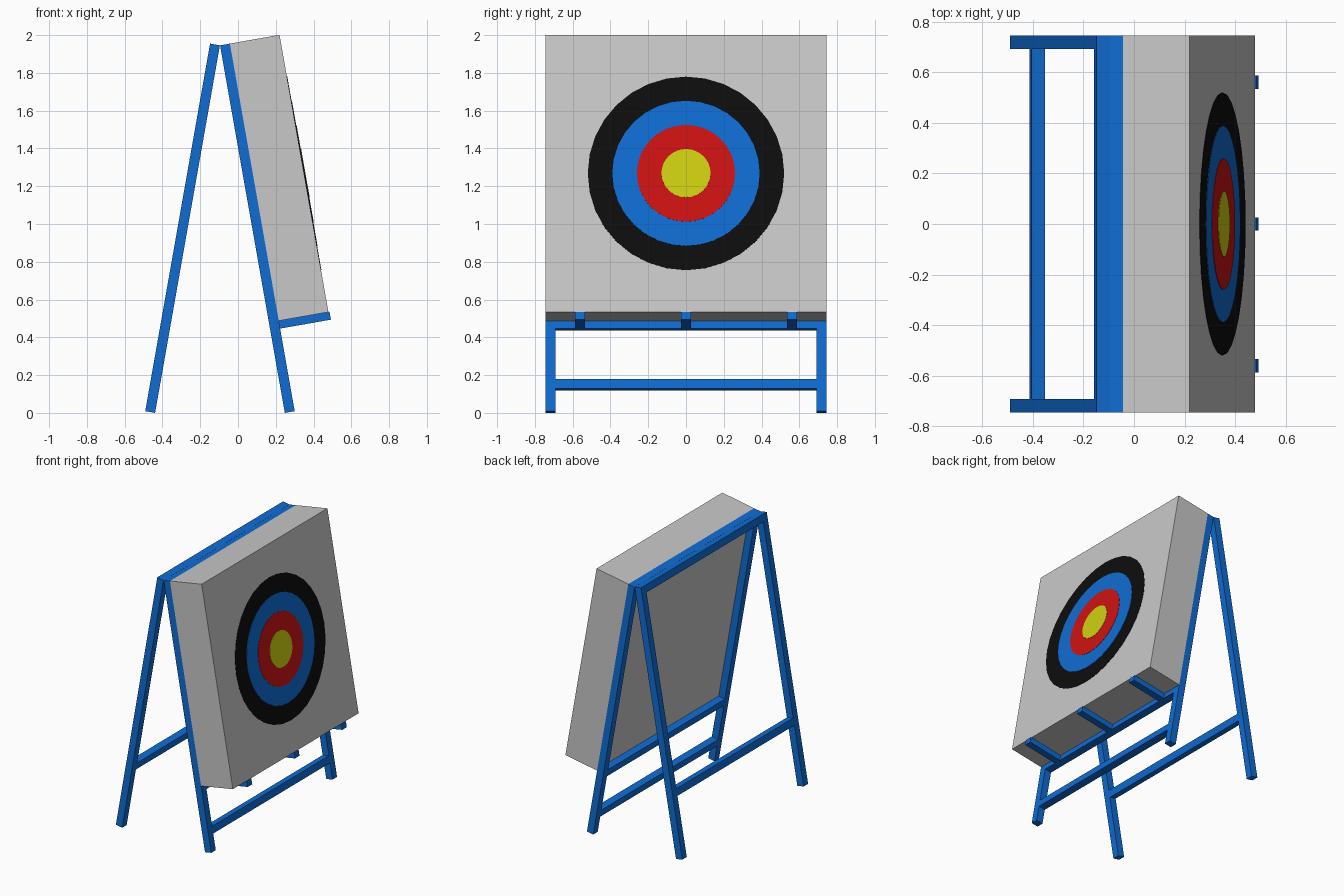
import bpy
from math import radians
from mathutils import Matrix, Vector

cube = bpy.data.objects.get("Cube")
if cube:
    bpy.data.objects.remove(cube, do_unlink=True)


def material(name, rgb):
    m = bpy.data.materials.new(name)
    m.use_nodes = True
    m.diffuse_color = (*rgb, 1)
    m.node_tree.nodes["Principled BSDF"].inputs["Base Color"].default_value = (*rgb, 1)
    return m


BLUE = material("blue_paint", (0.005, 0.15, 0.65))
GREY = material("grey_foam", (0.58, 0.58, 0.58))
BLACK = material("black_paint", (0.004, 0.004, 0.004))
RED = material("red_paint", (0.62, 0.006, 0.006))
YELLOW = material("yellow_paint", (0.62, 0.62, 0.006))

# Both frames lean on each other; local z runs up the frame, local x faces outwards
TILT = radians(10)
FRONT = Matrix.Translation((-0.043, 0, 1.955)) @ Matrix.Rotation(-TILT, 4, 'Y')
REAR = Matrix.Translation((-0.148, 0, 1.955)) @ Matrix.Rotation(TILT, 4, 'Y')
BAR = 0.053
HALF = 0.745
LEG = 1.976
FOAM = 0.267


def finish(name, mat, matrix):
    ob = bpy.context.object
    ob.name = ob.data.name = name
    ob.data.transform(matrix)
    ob.data.materials.append(mat)
    return ob


def box(name, mat, frame, x, y, drop):
    """Box spanning x and y, and drop measured down from the frame top."""
    lo = Vector((x[0], y[0], -drop[1]))
    hi = Vector((x[1], y[1], -drop[0]))
    bpy.ops.mesh.primitive_cube_add(size=1)
    return finish(name, mat, frame @ Matrix.Translation((lo + hi) / 2)
                  @ Matrix.Diagonal((*(hi - lo), 1)))


# Legs and rails of the two frames
inner = HALF - BAR
for label, frame, x, rails in (
        ("front", FRONT, (-BAR, 0), {"top": 0, "middle": 1.479, "lower": 1.802}),
        ("rear", REAR, (0, BAR), {"top": 0, "middle": 1.479})):
    box(label + "_left_leg" if label == "rear" else "front_leg_a", BLUE, frame, x, (inner, HALF), (0, LEG))
    box(label + "_right_leg" if label == "rear" else "front_leg_b", BLUE, frame, x, (-HALF, -inner), (0, LEG))
    for rail, start in rails.items():
        box(f"{label}_{rail}_rail", BLUE, frame, x, (-inner, inner), (start, start + BAR))

# Foam block and the brackets it rests on
box("foam_block", GREY, FRONT, (0, FOAM), (-HALF, HALF), (0, 2 * HALF))
for y in (-0.56, 0, 0.56):
    box("support_bracket", BLUE, FRONT, (0, FOAM + 0.006),
        (y - BAR / 2, y + BAR / 2), (2 * HALF, 1.532))

# Target rings as thin stacked plates
for i, (name, mat, radius) in enumerate((
        ("outer_ring", BLACK, 0.52), ("blue_ring", BLUE, 0.39),
        ("red_ring", RED, 0.26), ("bullseye", YELLOW, 0.13))):
    depth = 0.002 * (i + 1)
    bpy.ops.mesh.primitive_cylinder_add(vertices=32, radius=radius, depth=depth)
    finish(name, mat, FRONT @ Matrix.Translation((FOAM + depth / 2, 0, -HALF))
           @ Matrix.Rotation(radians(90), 4, 'Y'))
